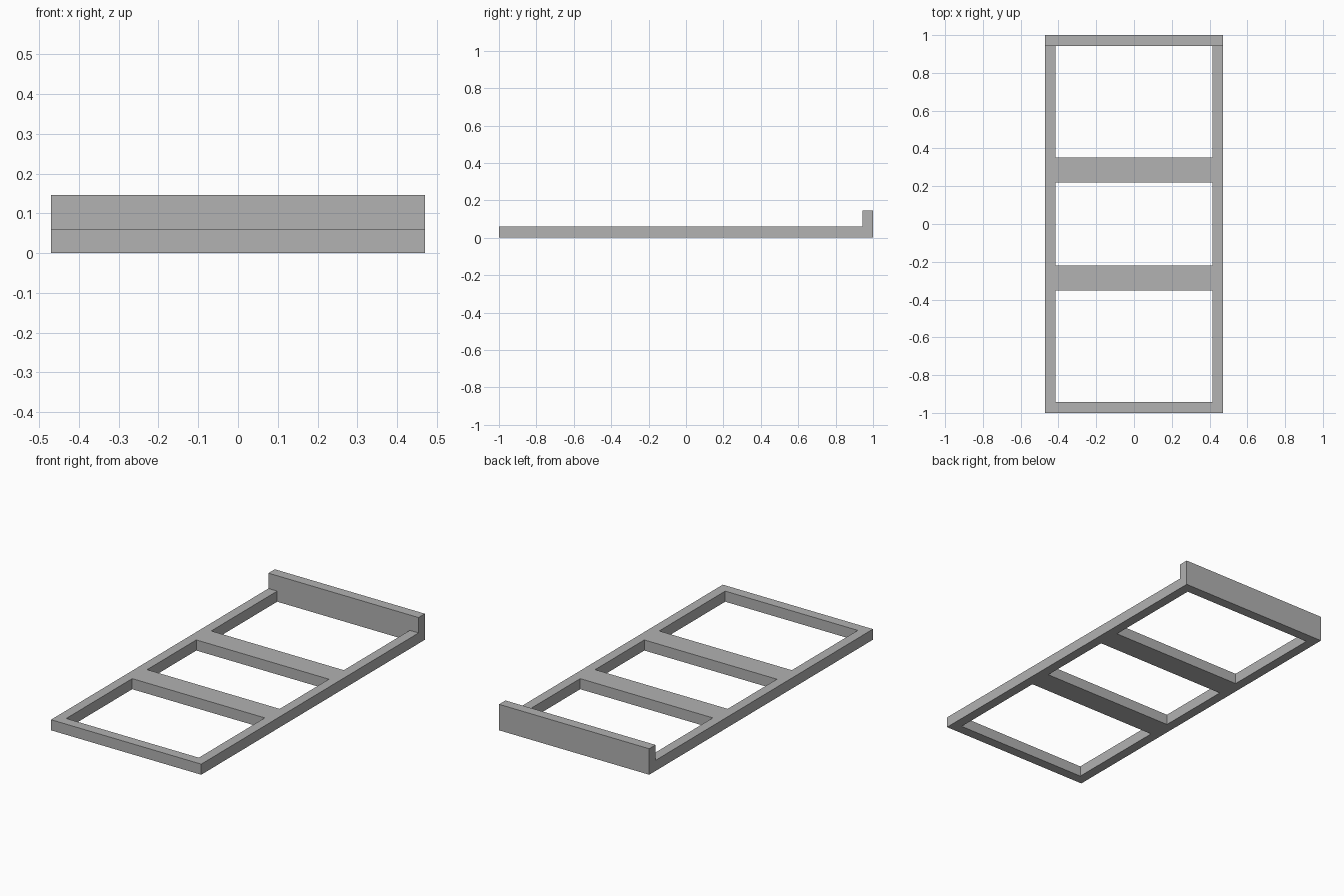
import bpy
import bmesh

cube = bpy.data.objects.get("Cube")
if cube:
    bpy.data.objects.remove(cube, do_unlink=True)

# Single flat grey
grey = bpy.data.materials.new("mid_grey")
grey.use_nodes = True
color = (0.445, 0.445, 0.445, 1.0)
grey.diffuse_color = color
grey.node_tree.nodes["Principled BSDF"].inputs["Base Color"].default_value = color

HALF_WIDTH, INNER_WIDTH = 0.47, 0.415
FRAME_HEIGHT, LIP_HEIGHT = 0.06, 0.147
LIP_START = 0.943
x_cuts = [-HALF_WIDTH, -INNER_WIDTH, INNER_WIDTH, HALF_WIDTH]
y_cuts = [-1, -LIP_START, -0.353, -0.22, 0.22, 0.353, LIP_START, 1]

# Frame plan: side rails, end rails and two wide crossbars around three openings
bm = bmesh.new()
grid = [[bm.verts.new((x, y, 0)) for x in x_cuts] for y in y_cuts]
for j in range(len(y_cuts) - 1):
    for i in range(len(x_cuts) - 1):
        if i == 1 and j % 2 == 1:
            continue
        bm.faces.new((grid[j][i], grid[j][i + 1], grid[j + 1][i + 1], grid[j + 1][i]))
bmesh.ops.delete(bm, geom=[v for v in bm.verts if not v.link_faces], context='VERTS')


def raise_faces(faces, height, keep):
    """Extrude faces upward, optionally keeping the underside."""
    result = bmesh.ops.extrude_face_region(bm, geom=faces, use_keep_orig=keep)
    verts = [g for g in result["geom"] if isinstance(g, bmesh.types.BMVert)]
    bmesh.ops.translate(bm, verts=verts, vec=(0, 0, height))
    return [g for g in result["geom"] if isinstance(g, bmesh.types.BMFace)]


# Frame thickness, then the upright lip along the back end
top = raise_faces(bm.faces[:], FRAME_HEIGHT, True)
back = [f for f in top if f.calc_center_median().y > LIP_START]
old_back = raise_faces(back, LIP_HEIGHT - FRAME_HEIGHT, False)
bmesh.ops.delete(bm, geom=[f for f in back if f.is_valid and f not in old_back],
                 context='FACES_ONLY')
bmesh.ops.recalc_face_normals(bm, faces=bm.faces[:])

mesh = bpy.data.meshes.new("bed_frame")
bm.to_mesh(mesh)
bm.free()
mesh.materials.append(grey)
frame = bpy.data.objects.new("slatted_frame_with_back_lip", mesh)
bpy.context.collection.objects.link(frame)
